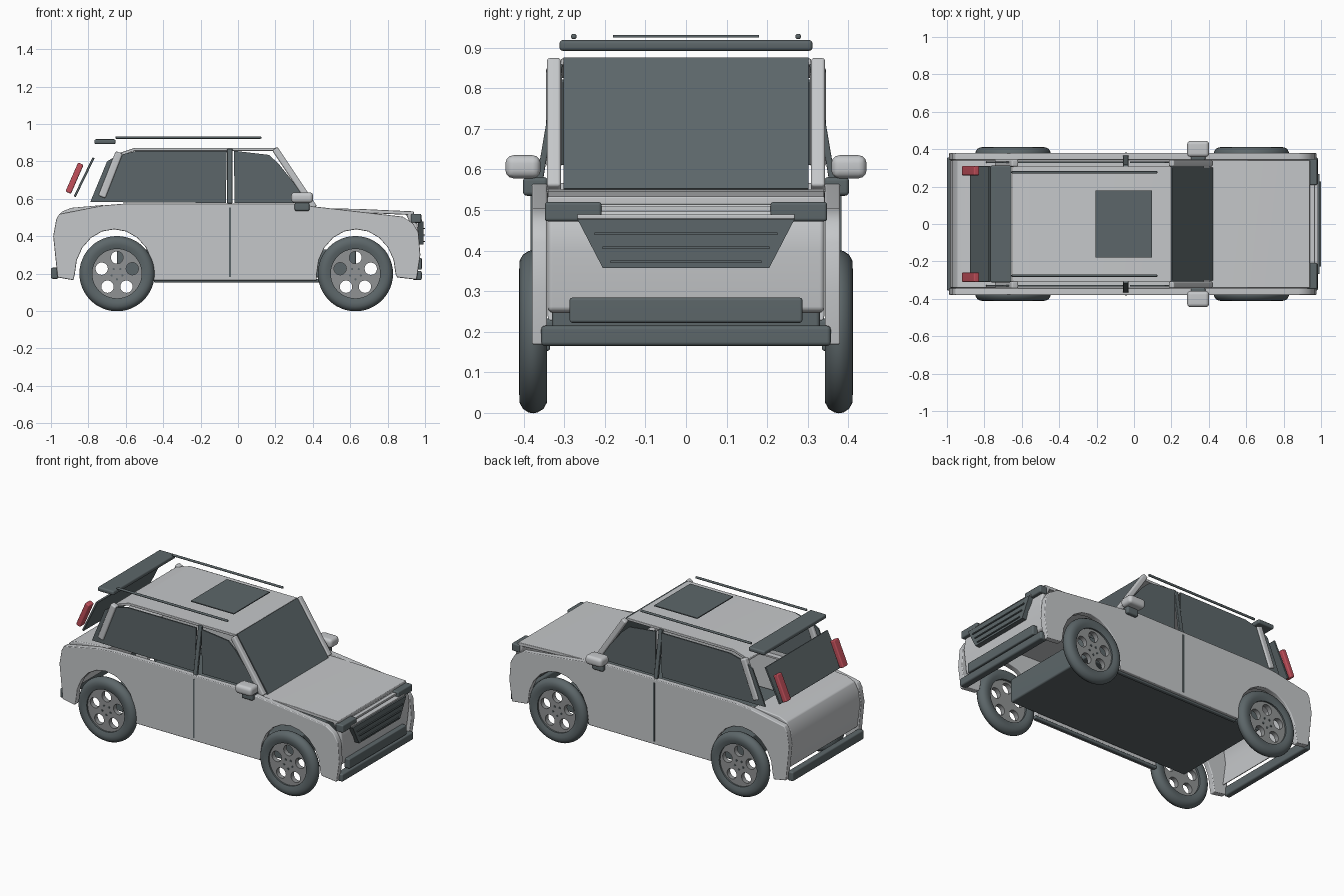
import bpy, bmesh, math
from mathutils import Matrix, Vector

if "Cube" in bpy.data.objects:
    bpy.data.objects.remove(bpy.data.objects["Cube"])


def material(name, rgb):
    m = bpy.data.materials.new(name)
    m.use_nodes = True
    m.diffuse_color = (*rgb, 1)
    node = m.node_tree.nodes["Principled BSDF"]
    node.inputs["Base Color"].default_value = (*rgb, 1)
    node.inputs["Roughness"].default_value = 0.6
    return m


PAINT = material("silver paint", (0.56, 0.575, 0.59))
DARK = material("dark trim", (0.108, 0.134, 0.142))
RIM = material("wheel grey", (0.28, 0.29, 0.295))
RED = material("tail light red", (0.54, 0.08, 0.105))


def add(name, bm, mat, mirror=False, bevel=0.0):
    """Turn a bmesh into a finished object, optionally doubled across y."""
    bmesh.ops.recalc_face_normals(bm, faces=bm.faces)
    if bevel:
        edges = [e for e in bm.edges if e.calc_face_angle(0) > 0.6]
        bmesh.ops.bevel(bm, geom=edges, offset=bevel, segments=3, profile=0.5,
                        affect='EDGES', clamp_overlap=True)
    mesh = bpy.data.meshes.new(name)
    bm.to_mesh(mesh)
    bm.free()
    mesh.materials.append(mat)
    mesh.polygons.foreach_set("use_smooth", [True] * len(mesh.polygons))
    mesh.set_sharp_from_angle(angle=math.radians(32))
    ob = bpy.data.objects.new(name, mesh)
    bpy.context.collection.objects.link(ob)
    if mirror:
        mod = ob.modifiers.new("Mirror", 'MIRROR')
        mod.use_axis = (False, True, False)
    # Keep the large panels flat next to their rounded edges
    normals = ob.modifiers.new("Flat panels", 'WEIGHTED_NORMAL')
    normals.keep_sharp = True
    return ob


def extrude(name, pts, y0, y1, mat, mirror=False, bevel=0.0, lean=0.0):
    """Extrude an x-z outline along y; lean widens it towards the bottom."""
    bm = bmesh.new()
    rings = [[bm.verts.new((x, y + lean * (0.87 - z), z)) for x, z in pts]
             for y in (y0, y1)]
    bm.faces.new(rings[0])
    bm.faces.new(rings[1])
    n = len(pts)
    for i in range(n):
        j = (i + 1) % n
        bm.faces.new((rings[0][i], rings[0][j], rings[1][j], rings[1][i]))
    return add(name, bm, mat, mirror, bevel)


def box(name, x, y, z, mat, mirror=False, bevel=0.0, lean=0.0):
    pts = [(x[0], z[0]), (x[1], z[0]), (x[1], z[1]), (x[0], z[1])]
    return extrude(name, pts, *y, mat, mirror, bevel, lean)


def shell(name, pts, shift, y, mat, bevel=0.0):
    """Sheet following a path, thickened by a shift."""
    back = [(x + shift[0], z + shift[1]) for x, z in reversed(pts)]
    return extrude(name, pts + back, -y, y, mat, False, bevel)


def bar(name, p, q, thick, y0, y1, mat, mirror=False, bevel=0.0):
    """Slanted bar between two x-z points."""
    a, b = Vector(p), Vector(q)
    d = (b - a).normalized() * thick / 2
    n = Vector((-d.y, d.x))
    return extrude(name, [tuple(v) for v in (a + n, a - n, b - n, b + n)],
                   y0, y1, mat, mirror, bevel)


def arch(cx, steps=10):
    """Wheel opening, from rear to front."""
    return [(cx - 0.21 * math.cos(math.pi * i / steps),
             0.2 + 0.237 * math.sin(math.pi * i / steps))
            for i in range(steps + 1)]


# Body sides with wheel openings
side = [(-0.965, 0.18), (-0.88, 0.165)] + arch(-0.662) + [(-0.45, 0.163), (0.42, 0.163)]
side += arch(0.632) + [(0.85, 0.18), (0.955, 0.168), (0.975, 0.3), (0.965, 0.42),
                       (0.935, 0.47), (0.88, 0.505), (0.4, 0.56), (0.33, 0.575),
                       (-0.6, 0.575), (-0.72, 0.565), (-0.955, 0.52), (-0.972, 0.49),
                       (-0.988, 0.4)]
extrude("body_side", side, 0.342, 0.38, PAINT, True, 0.005)

# Bonnet, nose, tail and floor
shell("bonnet", [(0.37, 0.551), (0.65, 0.546), (0.94, 0.533)], (0, -0.02), 0.342, PAINT, 0.004)
shell("nose_panel", [(0.93, 0.53), (0.958, 0.47), (0.968, 0.4), (0.95, 0.25)],
      (-0.035, -0.005), 0.341, PAINT, 0.012)
shell("tail_panel", [(-0.72, 0.567), (-0.89, 0.552), (-0.945, 0.53), (-0.972, 0.48),
                     (-0.985, 0.4), (-0.965, 0.25)], (0.03, -0.025), 0.341, PAINT, 0.006)
box("window_ledge", (-0.74, 0.38), (0.308, 0.345), (0.54, 0.55), PAINT, True)
box("floor", (-0.647, 0.63), (-0.33, 0.33), (0.18, 0.33), DARK, False, 0.01)
box("sill", (-0.45, 0.44), (0.335, 0.36), (0.153, 0.172), DARK, True, 0.006)
box("door_gap", (-0.048, -0.038), (0.378, 0.383), (0.182, 0.555), DARK, True)

# Cabin: roof, glass and pillars
shell("roof", [(-0.65, 0.84), (-0.55, 0.873), (0.2, 0.873)], (0, -0.016), 0.308, PAINT, 0.003)
extrude("rear_side_window", [(-0.79, 0.583), (-0.7, 0.8), (-0.65, 0.83), (-0.54, 0.857),
                             (-0.06, 0.857), (-0.065, 0.578)], 0.326, 0.335, DARK, True)
extrude("front_side_window", [(-0.018, 0.578), (-0.022, 0.857), (0.165, 0.835), (0.215, 0.79),
                              (0.385, 0.578)], 0.326, 0.335, DARK, True)
box("middle_pillar", (-0.058, -0.03), (0.302, 0.318), (0.575, 0.867), DARK, True, 0.004, 0.17)
bar("windscreen", (0.418, 0.55), (0.2, 0.872), 0.012, -0.302, 0.302, DARK)
bar("front_pillar", (0.408, 0.552), (0.197, 0.868), 0.034, 0.308, 0.343, PAINT, True, 0.008)
bar("rear_pillar", (-0.728, 0.61), (-0.635, 0.848), 0.04, 0.306, 0.345, PAINT, True, 0.009)
bar("rear_window", (-0.873, 0.612), (-0.772, 0.82), 0.012, -0.31, 0.31, DARK, False, 0.003)
bar("tail_light", (-0.908, 0.633), (-0.84, 0.788), 0.032, 0.26, 0.31, RED, True, 0.007)

# Roof fittings
box("roof_spoiler", (-0.768, -0.655), (-0.312, 0.312), (0.892, 0.919), DARK, False, 0.009)
box("roof_rail", (-0.655, 0.125), (0.27, 0.283), (0.921, 0.934), DARK, True, 0.005)
box("sunroof", (-0.205, 0.097), (-0.18, 0.18), (0.925, 0.931), DARK)

# Mirrors
box("mirror_shell", (0.284, 0.402), (0.358, 0.445), (0.578, 0.635), PAINT, True, 0.02)
box("mirror_base", (0.303, 0.382), (0.34, 0.402), (0.535, 0.581), DARK, True, 0.01)

# Front end
box("headlight", (0.925, 0.98), (0.208, 0.348), (0.472, 0.52), DARK, True, 0.008)
box("nose_trim", (0.95, 0.985), (-0.268, 0.268), (0.478, 0.489), PAINT, False, 0.003)
box("nose_strip", (0.94, 0.965), (-0.21, 0.21), (0.496, 0.51), PAINT, False, 0.003)
bm = bmesh.new()
bmesh.ops.create_cube(bm, size=1)
for v in bm.verts:
    top = v.co.z > 0
    v.co = Vector((0.978 + v.co.x * 0.03, math.copysign(0.268 if top else 0.205, v.co.y),
                   0.478 if top else 0.357))
add("grille", bm, DARK)
for i in range(3):
    z, w = 0.442 - 0.035 * i, 0.226 - 0.02 * i
    box(f"grille_slat_{i + 1}", (0.99, 1.0), (-w, w), (z - 0.003, z + 0.003), DARK)
box("lower_intake", (0.945, 0.983), (-0.287, 0.287), (0.222, 0.284), DARK, False, 0.007)

# Bumpers
box("front_bumper", (0.935, 0.983), (-0.357, 0.357), (0.165, 0.215), DARK, False, 0.01)
box("rear_bumper", (-1.0, -0.96), (-0.357, 0.357), (0.172, 0.232), DARK, False, 0.01)


# Wheels
def tyre(name, cx):
    profile = [(0.132, 0.35), (0.155, 0.342), (0.175, 0.343), (0.19, 0.351), (0.199, 0.366),
               (0.201, 0.377), (0.199, 0.388), (0.19, 0.402), (0.175, 0.41), (0.155, 0.411),
               (0.132, 0.403)]
    bm = bmesh.new()
    ring = [bm.verts.new((cx + r, y, 0.2)) for r, y in profile]
    edges = [bm.edges.new((ring[i - 1], ring[i])) for i in range(len(ring))]
    bmesh.ops.spin(bm, geom=ring + edges, cent=(cx, 0, 0.2), axis=(0, 1, 0),
                   angle=math.tau, steps=48, use_duplicate=False)
    bmesh.ops.remove_doubles(bm, verts=bm.verts, dist=0.0001)
    add(name, bm, DARK, True)


def spokes(radius):
    """Five positions around the hub, the first at the top."""
    return [(radius * math.sin(math.tau * i / 5), radius * math.cos(math.tau * i / 5))
            for i in range(5)]


def rim(name, cx):
    curve = bpy.data.curves.new(name, 'CURVE')
    curve.dimensions, curve.fill_mode = '2D', 'BOTH'
    curve.extrude = 0.015
    for u, v, r, n in [(0, 0, 0.137, 48)] + [(*p, 0.033, 20) for p in spokes(0.086)]:
        spline = curve.splines.new('POLY')
        spline.points.add(n - 1)
        spline.use_cyclic_u = True
        for i, pt in enumerate(spline.points):
            a = math.tau * i / n
            pt.co = (u + r * math.cos(a), v + r * math.sin(a), 0, 1)
    temp = bpy.data.objects.new(name, curve)
    bpy.context.collection.objects.link(temp)
    bpy.context.view_layer.update()
    mesh = temp.evaluated_get(bpy.context.evaluated_depsgraph_get()).to_mesh()
    bm = bmesh.new()
    bm.from_mesh(mesh)
    bpy.data.objects.remove(temp)
    bmesh.ops.remove_doubles(bm, verts=bm.verts, dist=0.0001)
    bm.transform(Matrix.Translation((cx, 0.378, 0.2)) @ Matrix.Rotation(math.pi / 2, 4, 'X'))
    add(name, bm, RIM, True)


def lug_nuts(name, cx):
    bm = bmesh.new()
    for u, v in spokes(0.03):
        place = Matrix.Translation((cx + u, 0.394, 0.2 - v)) @ Matrix.Rotation(math.pi / 2, 4, 'X')
        bmesh.ops.create_cone(bm, cap_ends=True, segments=8, radius1=0.006, radius2=0.006,
                              depth=0.008, matrix=place)
    add(name, bm, DARK, True)


for place, cx in (("rear", -0.647), ("front", 0.628)):
    tyre(place + "_tyre", cx)
    rim(place + "_rim", cx)
    lug_nuts(place + "_lug_nuts", cx)
